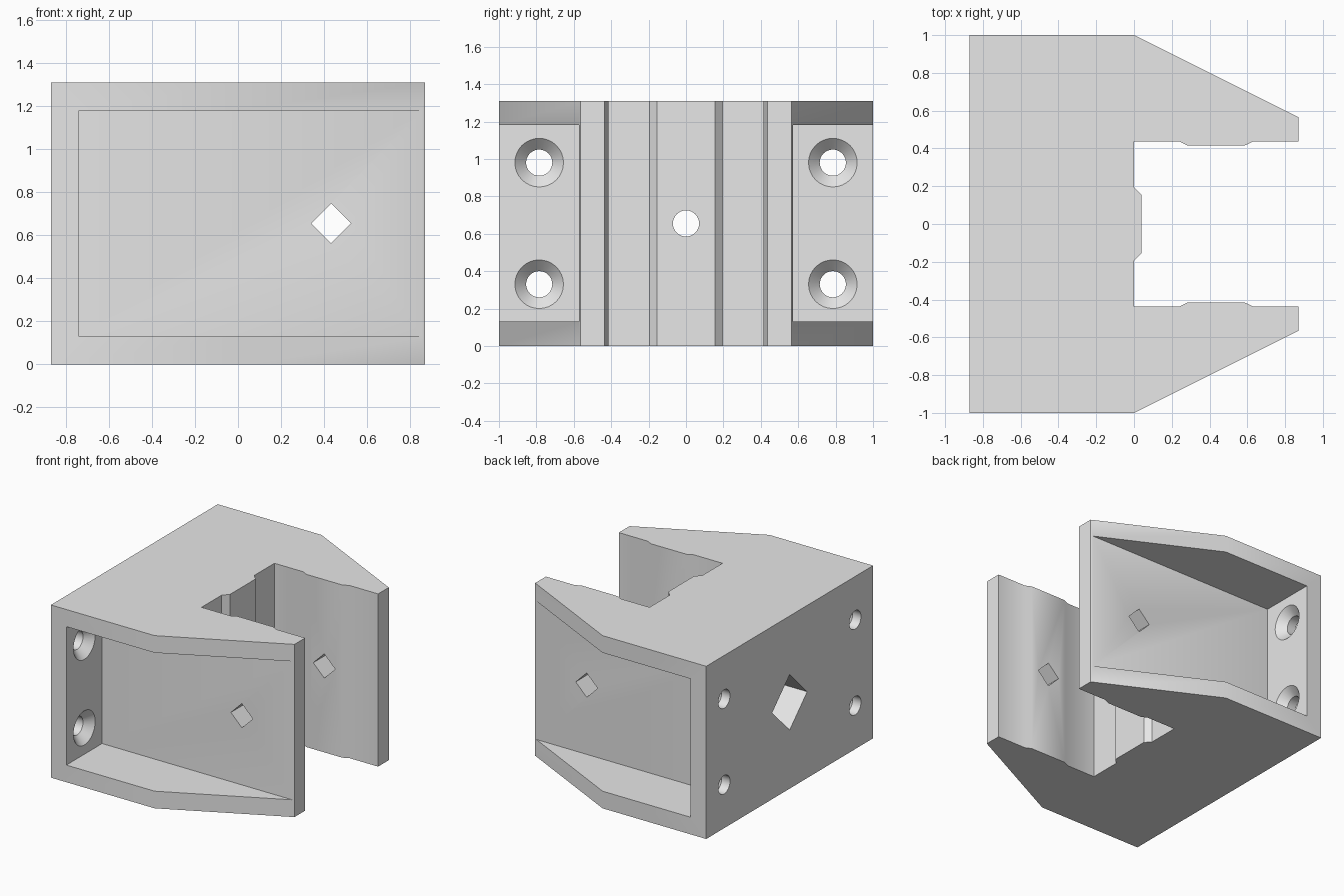
import bpy, bmesh, math
from mathutils import Matrix, Vector

if "Cube" in bpy.data.objects:
    bpy.data.objects.remove(bpy.data.objects["Cube"])

H = 1.31          # overall height
MID = H / 2

grey = bpy.data.materials.new("light grey")
grey.diffuse_color = (0.8, 0.8, 0.8, 1)
grey.use_nodes = True
grey.node_tree.nodes["Principled BSDF"].inputs["Base Color"].default_value = grey.diffuse_color


def make(name, bm):
    """Turn a bmesh into a named object."""
    bmesh.ops.recalc_face_normals(bm, faces=bm.faces)
    me = bpy.data.meshes.new(name)
    bm.to_mesh(me)
    bm.free()
    ob = bpy.data.objects.new(name, me)
    bpy.context.collection.objects.link(ob)
    me.materials.append(grey)
    return ob


def prism(name, pts, z0, z1):
    """Extrude an XY outline upward."""
    bm = bmesh.new()
    f = bm.faces.new([bm.verts.new((x, y, z0)) for x, y in pts])
    ext = bmesh.ops.extrude_face_region(bm, geom=[f])
    up = [v for v in ext["geom"] if isinstance(v, bmesh.types.BMVert)]
    bmesh.ops.translate(bm, verts=up, vec=(0, 0, z1 - z0))
    return make(name, bm)


def bore(name, profile, centre, axis, sides):
    """Round or faceted cutter from (distance, radius) rings along an axis."""
    bm = bmesh.new()
    rings = []
    for d, r in profile:
        ring = []
        for i in range(sides):
            a = 2 * math.pi * i / sides
            u, w = r * math.cos(a), r * math.sin(a)
            p = Vector((d, u, w)) if axis == "x" else Vector((u, d, w))
            ring.append(bm.verts.new(p + Vector(centre)))
        rings.append(ring)
    for a, b in zip(rings, rings[1:]):
        for i in range(sides):
            j = (i + 1) % sides
            bm.faces.new((a[i], a[j], b[j], b[i]))
    bm.faces.new(rings[0])
    bm.faces.new(rings[-1])
    return make(name, bm)


# Body outline: back block, tapered arms, raised pads and central ridge
half = [(-0.87, 1), (0, 1), (0.87, 0.565), (0.87, 0.437), (0.63, 0.437),
        (0.585, 0.415), (0.285, 0.415), (0.24, 0.437), (0, 0.437),
        (0, 0.195), (0.04, 0.155)]
outline = half + [(x, -y) for x, y in reversed(half)]
body = prism("clamp_body", outline, 0, H)

cutters = []
for s in (1, -1):
    # Side pockets
    cutters.append(prism("pocket_cutter",
                         [(-0.74, s * 0.572), (1.1, s * 0.572),
                          (1.1, s * 1.2), (-0.74, s * 1.2)], 0.13, 1.18))
    # Countersunk screw holes through the back plate
    for z in (0.33, 0.98):
        cutters.append(bore("screw_hole_cutter",
                            [(-1, 0.07), (-0.80, 0.07), (-0.74, 0.13), (-0.70, 0.13)],
                            (0, s * 0.785, z), "x", 32))

# Square cross hole through both arms
cutters.append(bore("cross_hole_cutter", [(-1.2, 0.092), (1.2, 0.092)],
                    (0.433, 0, MID), "y", 4))
# Central bore with a square socket entering from the back
cutters.append(bore("socket_cutter", [(-1, 0.21), (-0.42, 0.21)],
                    (0, 0, MID), "x", 4))
cutters.append(bore("central_bore_cutter", [(-0.6, 0.07), (0.2, 0.07)],
                    (0, 0, MID), "x", 32))

# Cut everything out of the body
bpy.context.view_layer.objects.active = body
body.select_set(True)
for c in cutters:
    c.hide_render = True
    m = body.modifiers.new("cut", "BOOLEAN")
    m.operation = "DIFFERENCE"
    m.solver = "EXACT"
    m.object = c
    bpy.ops.object.modifier_apply(modifier=m.name)
for c in cutters:
    bpy.data.objects.remove(c, do_unlink=True)

bpy.ops.object.shade_smooth_by_angle(angle=math.radians(30))
